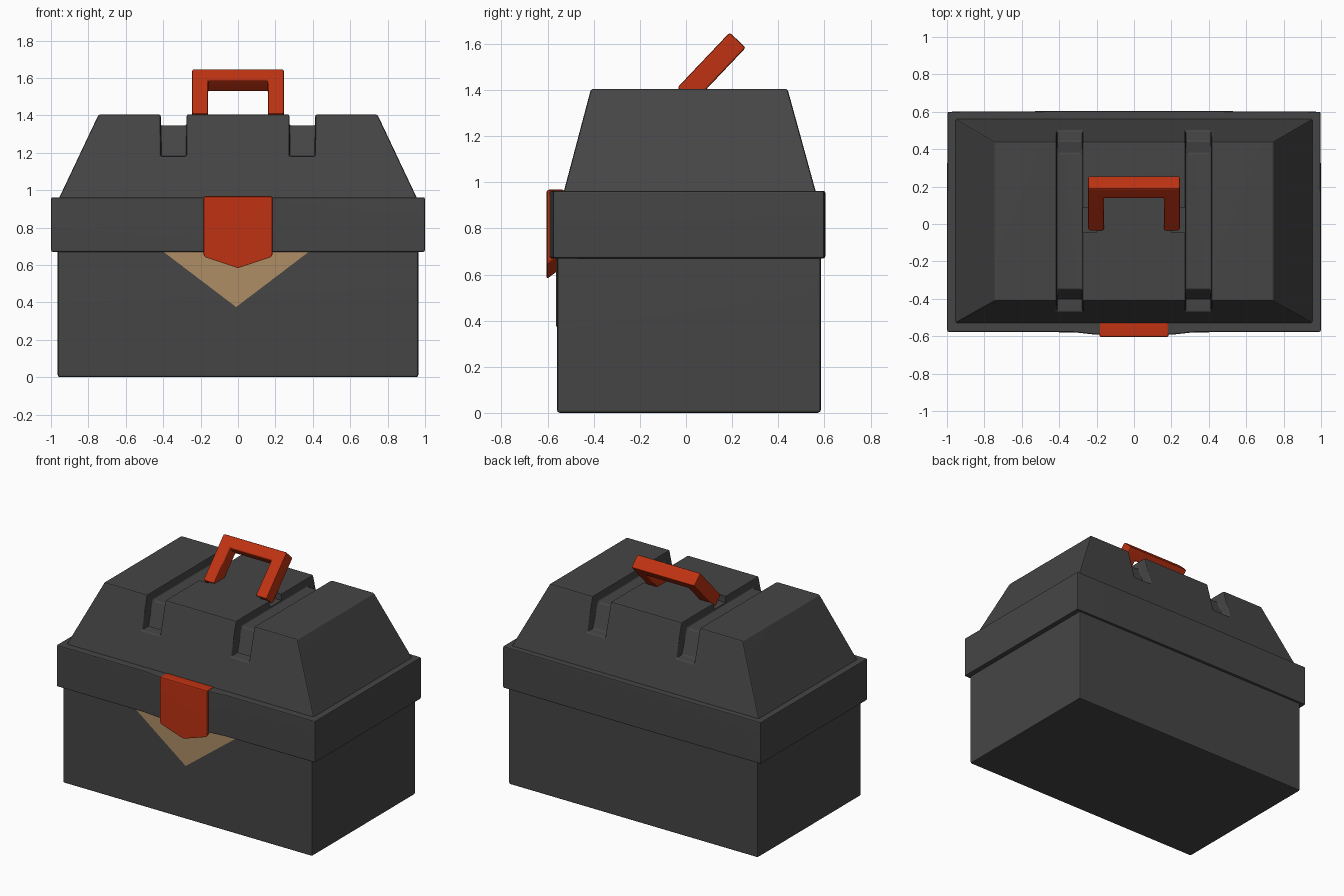
import bpy, bmesh
from math import radians
from mathutils import Vector, Matrix

if "Cube" in bpy.data.objects:
    bpy.data.objects.remove(bpy.data.objects["Cube"])


def material(name, rgb):
    m = bpy.data.materials.new(name)
    m.diffuse_color = (*rgb, 1)
    m.use_nodes = True
    m.node_tree.nodes["Principled BSDF"].inputs["Base Color"].default_value = m.diffuse_color
    return m


GREY = material("charcoal plastic", (0.06, 0.06, 0.06))
RED = material("orange red plastic", (0.52, 0.032, 0.006))
TAN = material("tan label", (0.42, 0.27, 0.13))


def loft(name, rings, mat=None):
    """Solid skinned through rings that share one point count."""
    bm = bmesh.new()
    loops = [[bm.verts.new(p) for p in ring] for ring in rings]
    n = len(loops[0])
    bm.faces.new(loops[0])
    bm.faces.new(loops[-1])
    for a, b in zip(loops, loops[1:]):
        for i in range(n):
            j = (i + 1) % n
            bm.faces.new((a[i], a[j], b[j], b[i]))
    bmesh.ops.recalc_face_normals(bm, faces=bm.faces)
    mesh = bpy.data.meshes.new(name)
    bm.to_mesh(mesh)
    bm.free()
    ob = bpy.data.objects.new(name, mesh)
    bpy.context.collection.objects.link(ob)
    if mat:
        mesh.materials.append(mat)
    return ob


def rect(hx, y0, y1, z):
    return [(-hx, y0, z), (hx, y0, z), (hx, y1, z), (-hx, y1, z)]


def bevel(ob, width, segments=2):
    m = ob.modifiers.new("Bevel", 'BEVEL')
    m.width, m.segments = width, segments
    m.limit_method, m.angle_limit = 'ANGLE', radians(30)


def cut(ob, cutter):
    m = ob.modifiers.new("Cut", 'BOOLEAN')
    m.operation, m.solver, m.object = 'DIFFERENCE', 'EXACT', cutter
    cutter.hide_render = True
    return cutter


def finish(ob):
    """Apply modifiers and smooth the small bevels."""
    bpy.ops.object.select_all(action='DESELECT')
    ob.select_set(True)
    bpy.context.view_layer.objects.active = ob
    bpy.ops.object.convert(target='MESH')
    bpy.ops.object.shade_smooth_by_angle(angle=radians(35))
    ob.modifiers.new("Weighted", 'WEIGHTED_NORMAL').keep_sharp = True


# Lower box
body = loft("box_body", [rect(0.965, -0.56, 0.585, 0), rect(0.965, -0.56, 0.585, 0.72)], GREY)
bevel(body, 0.014)

# Overhanging rim, swelling slightly behind the latch and along the back
outline = [(-1, -0.577), (-0.32, -0.579), (-0.2, -0.592), (0.2, -0.592), (0.32, -0.579),
           (1, -0.577), (0.998, 0.6), (0.5, 0.603), (0, 0.605), (-0.5, 0.603), (-0.998, 0.6)]
rim = loft("lid_rim", [[(x, y, z) for x, y in outline] for z in (0.67, 0.962)], GREY)
bevel(rim, 0.01)

# Sloped lid
lid = loft("lid_top", [rect(0.965, -0.535, 0.568, 0.94), rect(0.745, -0.412, 0.44, 1.405)], GREY)

# Two stepped grooves over the lid
groove = [(-0.8, 1.18), (-0.4, 1.18), (-0.35, 1.345), (0.38, 1.345), (0.44, 1.18),
          (0.8, 1.18), (0.8, 1.6), (-0.8, 1.6)]
cutters = []
for s in (-1, 1):
    cutters.append(cut(lid, loft("groove_cutter", [[(s * x, y, z) for y, z in groove]
                                                   for x in (0.275, 0.413)])))
bevel(lid, 0.01)

# Small pivot slots beside the handle legs
for s in (-1, 1):
    cutters.append(cut(lid, loft("slot_cutter", [[(s * x, y, z) for x, y in
                   ((0.2, -0.045), (0.3, -0.045), (0.3, 0.085), (0.2, 0.085))]
                   for z in (1.36, 1.5)])))

# Latch with pointed lower end, undercut at the back
shield = [(-0.185, 0.968), (-0.185, 0.64), (0, 0.577), (0.185, 0.64), (0.185, 0.968)]
latch = loft("latch", [[(x, -0.605, z) for x, z in shield],
                       [(x, -0.525, z if z > 0.9 else z + 0.06) for x, z in shield]], RED)
bevel(latch, 0.012)

# Tan triangle on the front of the box
loft("front_triangle", [[(-0.405, y, 0.675), (-0.01, y, 0.375), (0.385, y, 0.675)]
                        for y in (-0.564, -0.558)], TAN)

# Tilted carrying handle: a square U along its own leaning axis
u_shape = [(-0.245, 0), (-0.245, 0.33), (0.245, 0.33), (0.245, 0),
           (0.16, 0), (0.16, 0.25), (-0.16, 0.25), (-0.16, 0)]
handle = loft("carry_handle", [[(x, y, z) for x, z in u_shape] for y in (-0.048, 0.048)], RED)
handle.data.transform(Matrix.Translation(Vector((0, -0.003, 1.377)))
                      @ Matrix.Rotation(radians(-43.5), 4, 'X'))
bevel(handle, 0.01)

for ob in (body, rim, lid, latch, handle):
    finish(ob)
for c in cutters:
    bpy.data.objects.remove(c)
